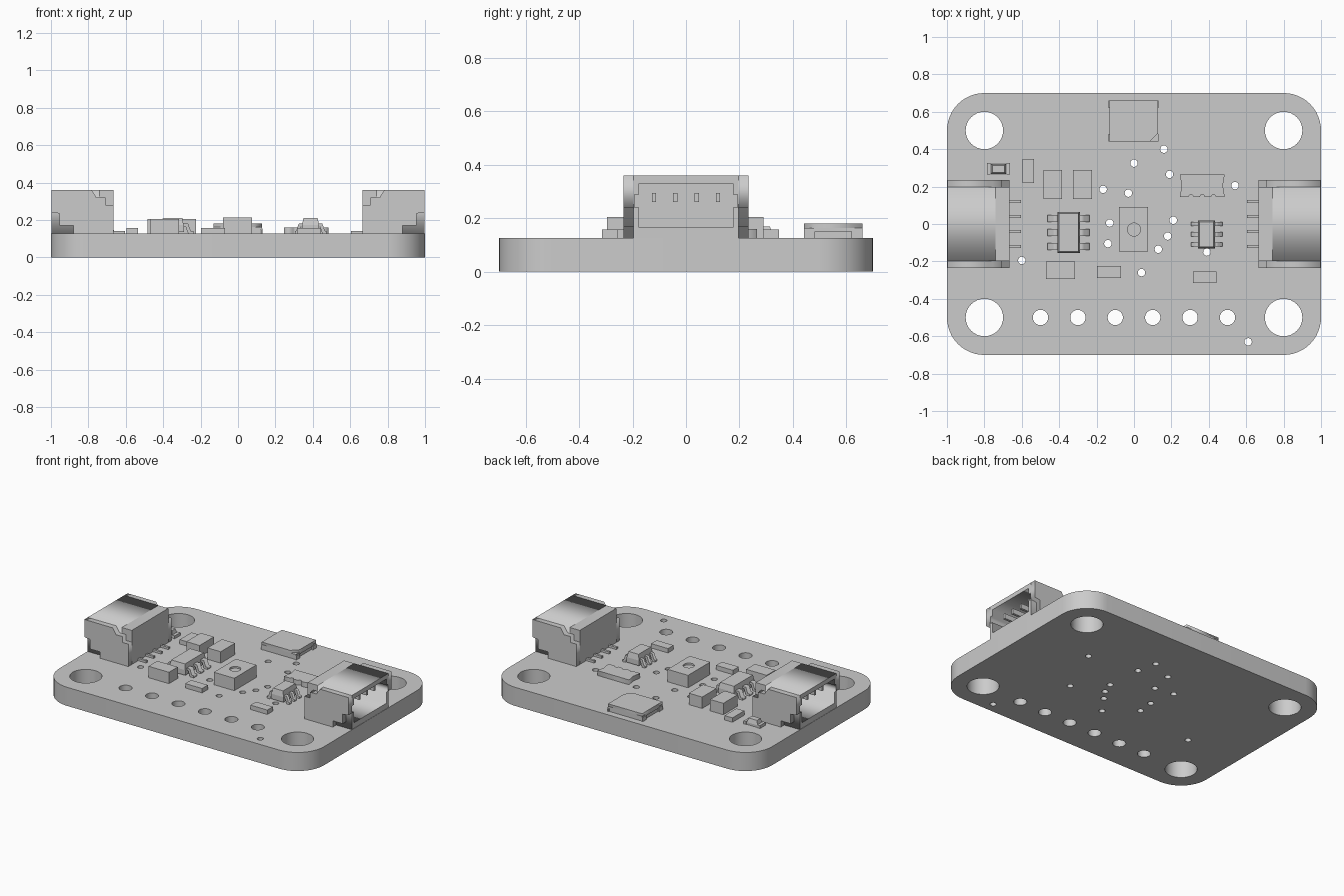
import bpy, bmesh, math
from mathutils import Vector

if "Cube" in bpy.data.objects:
    bpy.data.objects.remove(bpy.data.objects["Cube"], do_unlink=True)

GREY = (0.6, 0.6, 0.6, 1)
mat = bpy.data.materials.new("plain_grey")
mat.use_nodes = True
mat.diffuse_color = GREY
mat.node_tree.nodes["Principled BSDF"].inputs["Base Color"].default_value = GREY
TOP = 0.127  # upper surface of the board


def add_object(name, mesh):
    mesh.materials.clear()
    mesh.materials.append(mat)
    obj = bpy.data.objects.new(name, mesh)
    bpy.context.collection.objects.link(obj)
    return obj


def smooth(obj):
    bpy.ops.object.select_all(action="DESELECT")
    obj.select_set(True)
    bpy.context.view_layer.objects.active = obj
    bpy.ops.object.shade_smooth_by_angle(angle=math.radians(30))


def extrude(name, outlines, low, high, axis="z"):
    """Fill the first outline, leave the others as holes, and extrude along an axis."""
    curve = bpy.data.curves.new(name, "CURVE")
    curve.dimensions = "2D"
    curve.fill_mode = "BOTH"
    curve.extrude = abs(high - low) / 2
    for outline in outlines:
        spline = curve.splines.new("POLY")
        spline.points.add(len(outline) - 1)
        for point, (u, v) in zip(spline.points, outline):
            point.co = (u, v, 0, 1)
        spline.use_cyclic_u = True
    helper = bpy.data.objects.new(name + "_outline", curve)
    bpy.context.collection.objects.link(helper)
    bpy.context.view_layer.update()
    graph = bpy.context.evaluated_depsgraph_get()
    mesh = bpy.data.meshes.new_from_object(helper.evaluated_get(graph))
    bpy.data.objects.remove(helper, do_unlink=True)
    mid = (low + high) / 2
    for vert in mesh.vertices:
        u, v, w = vert.co
        w += mid
        vert.co = {"x": (w, u, v), "y": (u, w, v), "z": (u, v, w)}[axis]
    bm = bmesh.new()
    bm.from_mesh(mesh)
    bmesh.ops.remove_doubles(bm, verts=bm.verts, dist=1e-5)
    bmesh.ops.recalc_face_normals(bm, faces=bm.faces)
    bm.to_mesh(mesh)
    bm.free()
    return add_object(name, mesh)


def box(name, x0, x1, y0, y1, z0, z1, inset=0):
    """Box whose upper face may be drawn in to give a sloped body."""
    bm = bmesh.new()
    bmesh.ops.create_cube(bm, size=1)
    mid = Vector((x0 + x1, y0 + y1, z0 + z1)) / 2
    for vert in bm.verts:
        shrink = 2 * inset if vert.co.z > 0 else 0
        size = Vector((abs(x1 - x0) - shrink, abs(y1 - y0) - shrink, z1 - z0))
        vert.co = mid + vert.co * size
    mesh = bpy.data.meshes.new(name)
    bm.to_mesh(mesh)
    bm.free()
    return add_object(name, mesh)


def arc(cx, cy, r, start=0, end=360, steps=32):
    count = steps if end - start == 360 else steps + 1
    angles = [math.radians(start + (end - start) * i / steps) for i in range(count)]
    return [(cx + r * math.cos(a), cy + r * math.sin(a)) for a in angles]


# Board with rounded corners, mounting holes, pin holes and vias
board = []
for i, (sx, sy) in enumerate([(1, 1), (-1, 1), (-1, -1), (1, -1)]):
    board += arc(sx * 0.8, sy * 0.5, 0.2, i * 90, i * 90 + 90, 12)
holes = [arc(x, y, 0.1) for x in (-0.8, 0.8) for y in (-0.5, 0.5)]
holes += [arc(-0.5 + 0.2 * i, -0.5, 0.041, steps=24) for i in range(6)]
vias = [(0.16, 0.4), (0, 0.325), (0.19, 0.265), (-0.165, 0.185), (-0.03, 0.165),
        (0.54, 0.205), (-0.13, 0.005), (0.21, 0.02), (-0.14, -0.105), (0.18, -0.065),
        (0.13, -0.135), (0.04, -0.26), (-0.6, -0.195), (0.61, -0.63), (0.39, -0.15)]
holes += [arc(x, y, 0.02, steps=16) for x, y in vias]
smooth(extrude("circuit_board", [board] + holes, 0, TOP))


# Side-entry connectors, opening outward
def connector(side, label):
    def span(a, b):
        return sorted((side * a, side * b))
    z0, z1 = TOP, 0.36
    shell = [(-0.197, z0), (0.197, z0), (0.197, z1), (-0.197, z1)]
    half = [(0.175, 0.165), (0.175, 0.24), (0.193, 0.24), (0.193, 0.288),
            (0.175, 0.288), (0.175, 0.33)]
    mouth = half + [(-y, z) for y, z in reversed(half)]
    extrude(label + "_connector_shell", [shell, mouth], *span(0.74, 0.998), "x")
    box(label + "_connector_back", *span(0.665, 0.74), -0.197, 0.197, z0, z1)
    cheek = [(1, z1), (0.783, z1), (0.757, 0.32), (0.709, 0.32), (0.709, 0.28),
             (0.665, 0.28), (0.665, z0), (0.88, z0), (0.88, 0.17), (0.955, 0.17),
             (0.955, 0.235), (1, 0.24)]
    cheek = [(side * min(x, 0.998), z) for x, z in cheek]
    for sy in (-1, 1):
        extrude(label + "_connector_cheek", [cheek], *sorted((sy * 0.197, sy * 0.234)), "y")
    for i in range(4):
        y = -0.12 + 0.08 * i
        box(label + "_contact", *span(0.73, 0.95), y - 0.008, y + 0.008, 0.26, 0.295)
        box(label + "_connector_lead", *span(0.605, 0.67), y - 0.008, y + 0.008, z0, 0.142)


connector(1, "left")
connector(-1, "right")


# Six-legged chips with gull-wing leads
def legged_chip(name, cx, cy, half_w, half_l, reach, pitch, leg):
    box(name + "_lower", cx - half_w, cx + half_w, cy - half_l, cy + half_l, 0.137, 0.172)
    box(name + "_upper", cx - half_w, cx + half_w, cy - half_l, cy + half_l,
        0.172, 0.21, 0.008)
    knee = half_w + (reach - half_w) * 0.45
    t = 0.014
    profile = [(half_w - 0.01, 0.18), (knee, 0.18), (knee + t, TOP + t), (reach, TOP + t),
               (reach, TOP), (knee, TOP), (knee - t, 0.18 - t), (half_w - 0.01, 0.18 - t)]
    for side in (-1, 1):
        for row in (-1, 0, 1):
            y = cy + row * pitch
            extrude(name + "_leg", [[(cx + side * u, z) for u, z in profile]],
                    y - leg, y + leg, "y")


legged_chip("large_chip", -0.35, -0.045, 0.06, 0.11, 0.112, 0.075, 0.018)
legged_chip("small_chip", 0.388, -0.055, 0.046, 0.075, 0.084, 0.054, 0.011)

# Sensor with a shallow round port
sensor = [(-0.08, -0.147), (0.075, -0.147), (0.075, 0.092), (-0.08, 0.092)]
box("sensor_base", -0.08, 0.075, -0.147, 0.092, TOP, 0.2)
smooth(extrude("sensor_lid", [sensor, arc(0, -0.03, 0.035, steps=24)], 0.2, 0.212))

# Plain block parts
for name, x0, x1, y0, y1, top in [
        ("tall_block", -0.485, -0.385, 0.135, 0.29, 0.205),
        ("tall_block", -0.325, -0.225, 0.135, 0.29, 0.205),
        ("tall_block", -0.47, -0.315, -0.295, -0.2, 0.205),
        ("flat_block", -0.595, -0.535, 0.22, 0.348, 0.157),
        ("flat_block", -0.197, -0.07, -0.288, -0.225, 0.157),
        ("flat_block", 0.315, 0.442, -0.315, -0.255, 0.157)]:
    box(name, x0, x1, y0, y1, TOP, top)

# Small lamp with end caps
box("lamp_base", -0.787, -0.663, 0.268, 0.322, TOP, 0.142)
box("lamp_lens", -0.765, -0.685, 0.268, 0.322, 0.142, 0.17, 0.008)
for x in (-0.787, -0.683):
    box("lamp_cap", x, x + 0.02, 0.264, 0.326, TOP, 0.147)

# Resistor array with scalloped edges
array = [(0.245, 0.265), (0.255, 0.205), (0.245, 0.145)]
for x in (0.305, 0.365, 0.425):
    array += [(x - 0.013, 0.145), (x - 0.008, 0.155), (x + 0.008, 0.155), (x + 0.013, 0.145)]
array += [(0.485, 0.145), (0.475, 0.205), (0.485, 0.265)]
extrude("resistor_array", [array], TOP, 0.16)

# Wide lamp: base, overhanging lid with a cut corner, corner tabs
box("wide_lamp_base", -0.125, 0.12, 0.445, 0.655, TOP, 0.15)
lid = [(-0.13, 0.442), (0.085, 0.442), (0.127, 0.484), (0.127, 0.66), (-0.13, 0.66)]
extrude("wide_lamp_lid", [lid], 0.163, 0.18)
box("wide_lamp_body", -0.13, 0.127, 0.442, 0.66, 0.15, 0.163)
for x in (-0.135, 0.122):
    for y in (0.442, 0.62):
        box("wide_lamp_tab", x, x + 0.01, y, y + 0.04, TOP, 0.155)
